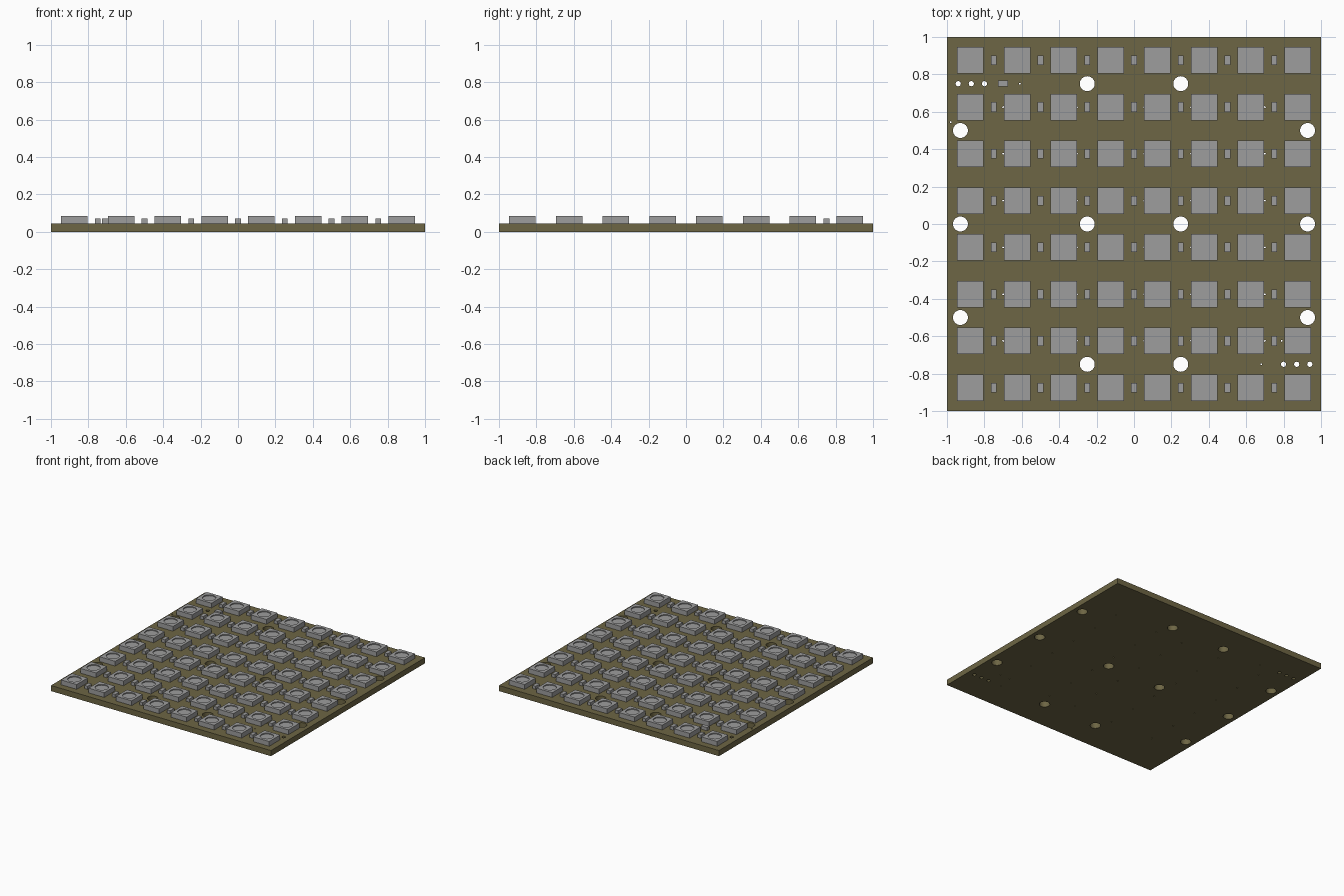
import bpy
import math

cube = bpy.data.objects.get("Cube")
if cube:
    bpy.data.objects.remove(cube, do_unlink=True)


def material(name, rgb):
    mat = bpy.data.materials.new(name)
    mat.use_nodes = True
    mat.diffuse_color = (*rgb, 1)
    mat.node_tree.nodes["Principled BSDF"].inputs["Base Color"].default_value = (*rgb, 1)
    return mat


olive = material("olive board", (0.155, 0.133, 0.058))
grey = material("component grey", (0.34, 0.34, 0.34))


def circle(x, y, r, sides):
    return [(x + r * math.cos(math.tau * i / sides), y + r * math.sin(math.tau * i / sides))
            for i in range(sides)]


def rect(w, h):
    return [(-w / 2, -h / 2), (w / 2, -h / 2), (w / 2, h / 2), (-w / 2, h / 2)]


def slab(name, loops, z0, z1, mat):
    """Extrude an outline, with any inner loops as holes, from z0 to z1."""
    curve = bpy.data.curves.new(name, "CURVE")
    curve.dimensions = "2D"
    curve.fill_mode = "BOTH"
    curve.extrude = (z1 - z0) / 2
    for loop in loops:
        spline = curve.splines.new("POLY")
        spline.points.add(len(loop) - 1)
        for point, (x, y) in zip(spline.points, loop):
            point.co = (x, y, (z0 + z1) / 2 * 0, 1)
        spline.use_cyclic_u = True
        spline.use_smooth = False
    curve.materials.append(mat)
    obj = bpy.data.objects.new(name, curve)
    bpy.context.collection.objects.link(obj)
    obj.location.z = (z0 + z1) / 2
    bpy.ops.object.select_all(action="DESELECT")
    obj.select_set(True)
    bpy.context.view_layer.objects.active = obj
    bpy.ops.object.convert(target="MESH")
    obj = bpy.context.view_layer.objects.active
    bpy.ops.object.shade_smooth_by_angle(angle=math.radians(30))
    return obj


def copy_to(source, name, x, y):
    obj = bpy.data.objects.new(name, source.data)
    bpy.context.collection.objects.link(obj)
    obj.location = (x, y, source.location.z)


BOARD_TOP, CHIP_TOP, LED_TOP = 0.046, 0.072, 0.085
rows = [-0.875 + 0.25 * i for i in range(8)]
gaps = [-0.75 + 0.25 * i for i in range(7)]

# Circuit board with mounting holes, wire holes and vias
holes = [circle(x, y, 0.04, 32) for x in (-0.25, 0.25) for y in (-0.75, 0, 0.75)]
holes += [circle(x, y, 0.04, 32) for x in (-0.928, 0.928) for y in (-0.5, 0, 0.5)]
for side in (-1, 1):
    holes += [circle(side * x, -side * 0.75, 0.014, 16) for x in (0.8, 0.87, 0.94)]
vias = [(-0.61, 0.75), (0.68, -0.75), (-0.98, 0.545), (0.79, -0.625)]
vias += [(x, y) for y in rows[1:7] for x in (-0.7, -0.305, 0.055, 0.305, 0.7)]
holes += [circle(x, y, 0.005, 8) for x, y in vias]
slab("circuit_board", [rect(2, 2)] + holes, 0, BOARD_TOP, olive)

# Light packages: square housing around a slightly sunken round window
housing = slab("light_housing", [rect(0.142, 0.142), circle(0, 0, 0.05, 32)],
               BOARD_TOP, LED_TOP, grey)
window = slab("light_window", [circle(0, 0, 0.05, 32)], BOARD_TOP, LED_TOP - 0.008, grey)
# Small chips between the lights
chip = slab("chip", [rect(0.03, 0.052)], BOARD_TOP, CHIP_TOP, grey)

for y in rows:
    for x in rows:
        copy_to(housing, "light_housing", x, y)
        copy_to(window, "light_window", x, y)
    for x in gaps:
        copy_to(chip, "chip", x, y)
for source in (housing, window, chip):
    bpy.data.objects.remove(source, do_unlink=True)

# Single chip beside the input wire holes
resistor = slab("input_resistor", [rect(0.055, 0.032)], BOARD_TOP, CHIP_TOP, grey)
resistor.location.x, resistor.location.y = -0.7, 0.75
